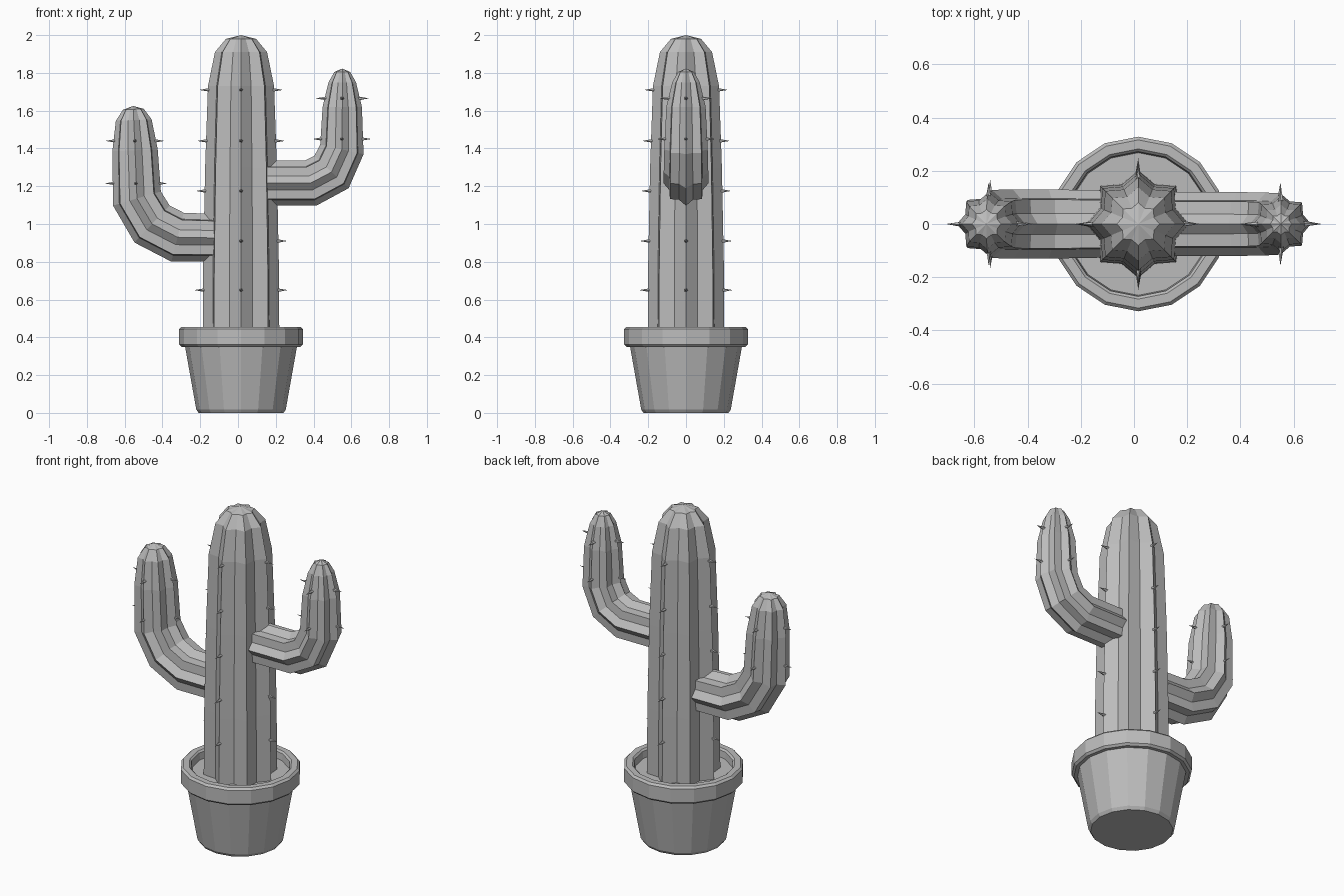
import bpy, bmesh, math
from mathutils import Vector, Matrix

if "Cube" in bpy.data.objects:
    bpy.data.objects.remove(bpy.data.objects["Cube"])

grey = bpy.data.materials.new("plain grey")
grey.diffuse_color = (0.5, 0.5, 0.5, 1)
grey.use_nodes = True
grey.node_tree.nodes["Principled BSDF"].inputs["Base Color"].default_value = grey.diffuse_color
CX = 0.016  # pot and trunk axis


def finish(name, bm):
    bmesh.ops.remove_doubles(bm, verts=bm.verts, dist=1e-5)
    bmesh.ops.recalc_face_normals(bm, faces=bm.faces)
    me = bpy.data.meshes.new(name)
    bm.to_mesh(me)
    bm.free()
    me.materials.append(grey)
    ob = bpy.data.objects.new(name, me)
    bpy.context.collection.objects.link(ob)
    return ob


def bridge(bm, rings):
    for a, b in zip(rings, rings[1:]):
        n = len(a)
        for i in range(n):
            bm.faces.new((a[i], a[(i + 1) % n], b[(i + 1) % n], b[i]))


def lathe(name, profile, sides=16):
    bm = bmesh.new()
    rings = []
    for r, z in profile:
        rings.append([bm.verts.new((CX + r * math.cos(k * math.tau / sides),
                                    r * math.sin(k * math.tau / sides), z))
                      for k in range(sides)])
    bridge(bm, rings)
    bm.faces.new(rings[0])
    bm.faces.new(rings[-1])
    return finish(name, bm)


def ribbed_stem(name, path, ribs=8, valley=0.8):
    """Sweep a star section along an (x, z, radius) path and close it with a fan."""
    bm = bmesh.new()
    pts = [Vector((x, 0, z)) for x, z, r in path]
    rings = []
    n = ribs * 2
    for i in range(len(pts) - 1):
        nxt = (pts[i + 1] - pts[i]).normalized()
        prev = (pts[i] - pts[i - 1]).normalized() if i else nxt
        t = (nxt + prev).normalized()
        side = Vector((t.z, 0, -t.x)) / max(0.8, t.dot(nxt))  # mitred bend
        ring = []
        for k in range(n):
            a = k * math.tau / n
            r = path[i][2] * (valley if k % 2 else 1)
            ring.append(bm.verts.new(pts[i] + side * (r * math.cos(a))
                                     + Vector((0, r * math.sin(a), 0))))
        rings.append(ring)
    bridge(bm, rings)
    bm.faces.new(rings[0])
    tip = bm.verts.new(pts[-1])
    for k in range(n):
        bm.faces.new((rings[-1][k], rings[-1][(k + 1) % n], tip))
    return finish(name, bm)


def spines(name, rows):
    """Small cones pointing out in four directions at each (x, z, radius)."""
    bm = bmesh.new()
    for x, z, r in rows:
        for q in range(4):
            m = (Matrix.Translation((x, 0, z)) @ Matrix.Rotation(q * math.pi / 2, 4, 'Z')
                 @ Matrix.Translation((r + 0.018, 0, 0)) @ Matrix.Rotation(math.pi / 2, 4, 'Y'))
            bmesh.ops.create_cone(bm, cap_ends=True, segments=5, radius1=0.011,
                                  radius2=0, depth=0.06, matrix=m)
    return finish(name, bm)


# Pot with rolled rim, and soil
lathe("pot", [(0.225, 0), (0.237, 0.018), (0.296, 0.35), (0.316, 0.35), (0.328, 0.362),
              (0.328, 0.443), (0.316, 0.455), (0.282, 0.455), (0.272, 0.445), (0.266, 0.39)])
lathe("soil", [(0.26, 0.36), (0.268, 0.405)])

# Trunk
ribbed_stem("trunk", [(CX, 0.38, 0.203), (CX, 0.8, 0.2), (CX, 1.3, 0.19), (CX, 1.73, 0.175),
                      (CX, 1.91, 0.138), (CX, 1.98, 0.08), (CX, 2.0, 0)])

# Bent arms
ribbed_stem("left_arm", [(-0.04, 0.925, 0.125), (-0.32, 0.93, 0.13), (-0.455, 1.0, 0.13),
                         (-0.535, 1.135, 0.128), (-0.545, 1.39, 0.12), (-0.552, 1.55, 0.095),
                         (-0.554, 1.607, 0.055), (-0.555, 1.625, 0)])
ribbed_stem("right_arm", [(0.07, 1.217, 0.12), (0.385, 1.217, 0.12), (0.495, 1.275, 0.118),
                          (0.55, 1.395, 0.115), (0.552, 1.62, 0.104), (0.552, 1.75, 0.073),
                          (0.552, 1.805, 0.042), (0.552, 1.823, 0)])

# Spines
spines("trunk_spines", [(CX, 0.65, 0.2), (CX, 0.91, 0.198), (CX, 1.175, 0.192),
                        (CX, 1.44, 0.185), (CX, 1.71, 0.174)])
spines("left_arm_spines", [(-0.54, 1.215, 0.118), (-0.546, 1.44, 0.108)])
spines("right_arm_spines", [(0.55, 1.45, 0.108), (0.552, 1.665, 0.094)])
